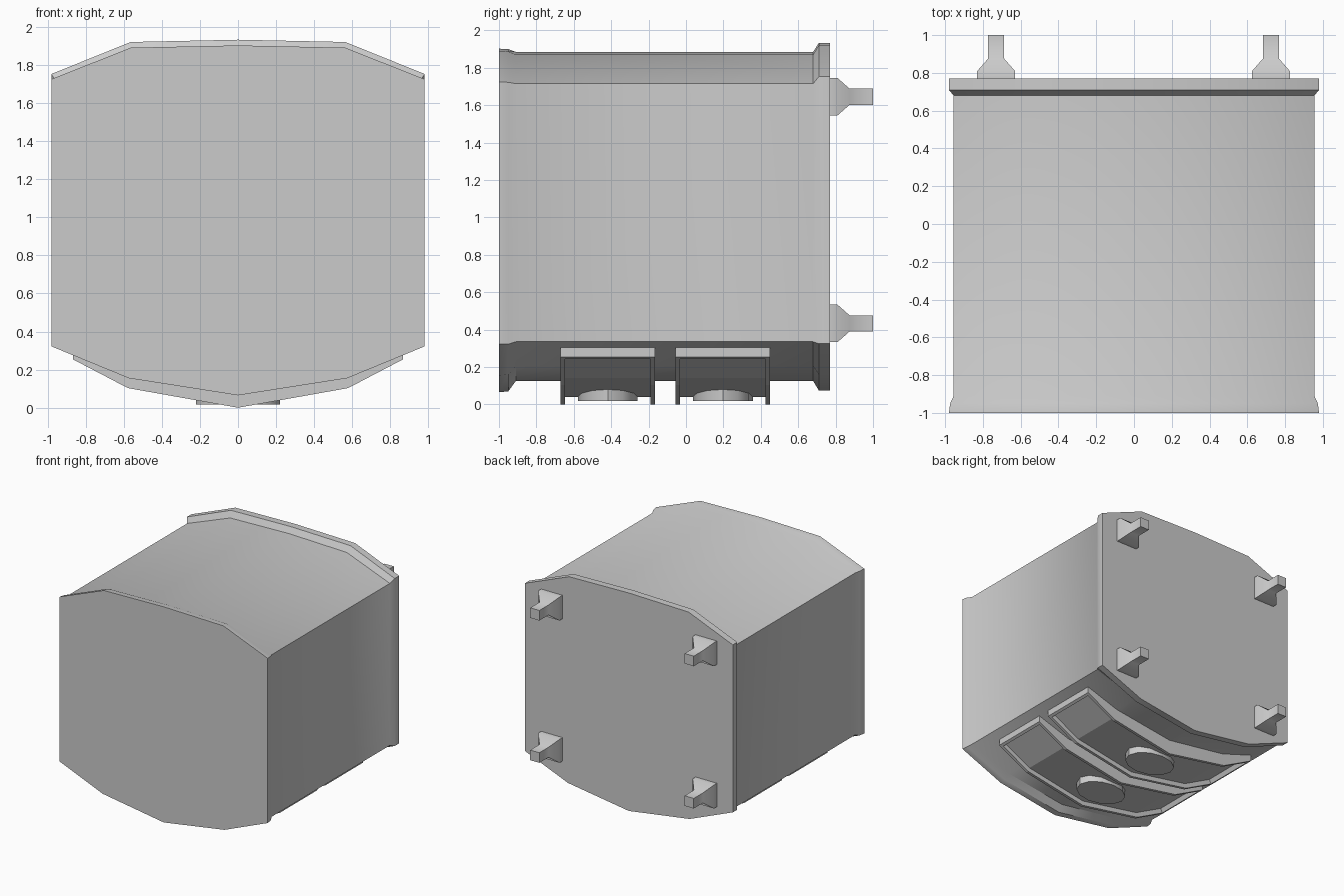
import bpy, bmesh, math

if "Cube" in bpy.data.objects:
    bpy.data.objects.remove(bpy.data.objects["Cube"])


def finish(name, bm, angle=None):
    bmesh.ops.recalc_face_normals(bm, faces=bm.faces)
    me = bpy.data.meshes.new(name)
    bm.to_mesh(me)
    bm.free()
    ob = bpy.data.objects.new(name, me)
    bpy.context.collection.objects.link(ob)
    if angle:
        bpy.ops.object.select_all(action='DESELECT')
        ob.select_set(True)
        bpy.context.view_layer.objects.active = ob
        bpy.ops.object.shade_smooth_by_angle(angle=math.radians(angle))
    return ob


def loft(sections):
    """Join (y, [(x, z), ...]) sections into one closed solid."""
    bm = bmesh.new()
    rings = [[bm.verts.new((x, y, z)) for x, z in pts] for y, pts in sections]
    n = len(rings[0])
    for a, b in zip(rings, rings[1:]):
        for i in range(n):
            j = (i + 1) % n
            bm.faces.new((a[i], a[j], b[j], b[i]))
    bm.faces.new(rings[0])
    bm.faces.new(rings[-1])
    return bm


def mirrored(half):
    """Close a half outline whose first and last points lie on x = 0."""
    return half + [(-x, z) for x, z in half[-2:0:-1]]


def outline(w, z0, z1, z2, z3, z4, z5):
    return mirrored([(0, z0), (w * .585, z1), (w, z2), (w, z3), (w * .575, z4), (0, z5)])


# tank body with a flared rim at each end
front = outline(.98, .065, .155, .322, 1.725, 1.89, 1.902)
front_in = outline(.973, .07, .16, .322, 1.722, 1.887, 1.899)
mid = outline(.955, .125, .205, .335, 1.715, 1.87, 1.885)
rear = outline(.98, .075, .16, .325, 1.752, 1.92, 1.932)
finish("tank_body", loft([(-1, front), (-.95, front_in), (-.91, mid),
                          (.68, mid), (.71, rear), (.77, rear)]), 40)

# curved saddles under the tank, each with a raised rim and an oval pad
saddle = mirrored([(0, 0), (.578, .103), (.865, .253), (.865, .322), (.5, .3), (0, .2)])
for i, yc in enumerate((-.418, .197)):
    bm = loft([(yc - .253, saddle), (yc + .253, saddle)])
    bmesh.ops.recalc_face_normals(bm, faces=bm.faces)
    under = [f for f in bm.faces if f.normal.z < -.5]
    bmesh.ops.inset_region(bm, faces=under, thickness=.025, use_even_offset=True)
    bmesh.ops.inset_region(bm, faces=under, thickness=0, depth=-.04, use_even_offset=True)
    finish(f"saddle_{i + 1}", bm)

    bm = bmesh.new()
    bmesh.ops.create_cone(bm, cap_ends=True, segments=12, radius1=1, radius2=1, depth=1)
    bmesh.ops.scale(bm, vec=(.22, .16, .08), verts=bm.verts)
    bmesh.ops.translate(bm, vec=(0, yc, .057), verts=bm.verts)
    finish(f"pad_{i + 1}", bm, 40)


# mounting pegs on the back: square base tapering to a square stub
def square(x, z, r):
    return [(x - r, z - r), (x + r, z - r), (x + r, z + r), (x - r, z + r)]


for side, x in (("left", -.73), ("right", .725)):
    for level, z in (("lower", .433), ("upper", 1.645)):
        finish(f"peg_{side}_{level}", loft([
            (.765, square(x, z, .1)), (.81, square(x, z, .1)),
            (.875, square(x, z, .043)), (1, square(x, z, .043))]), 60)
